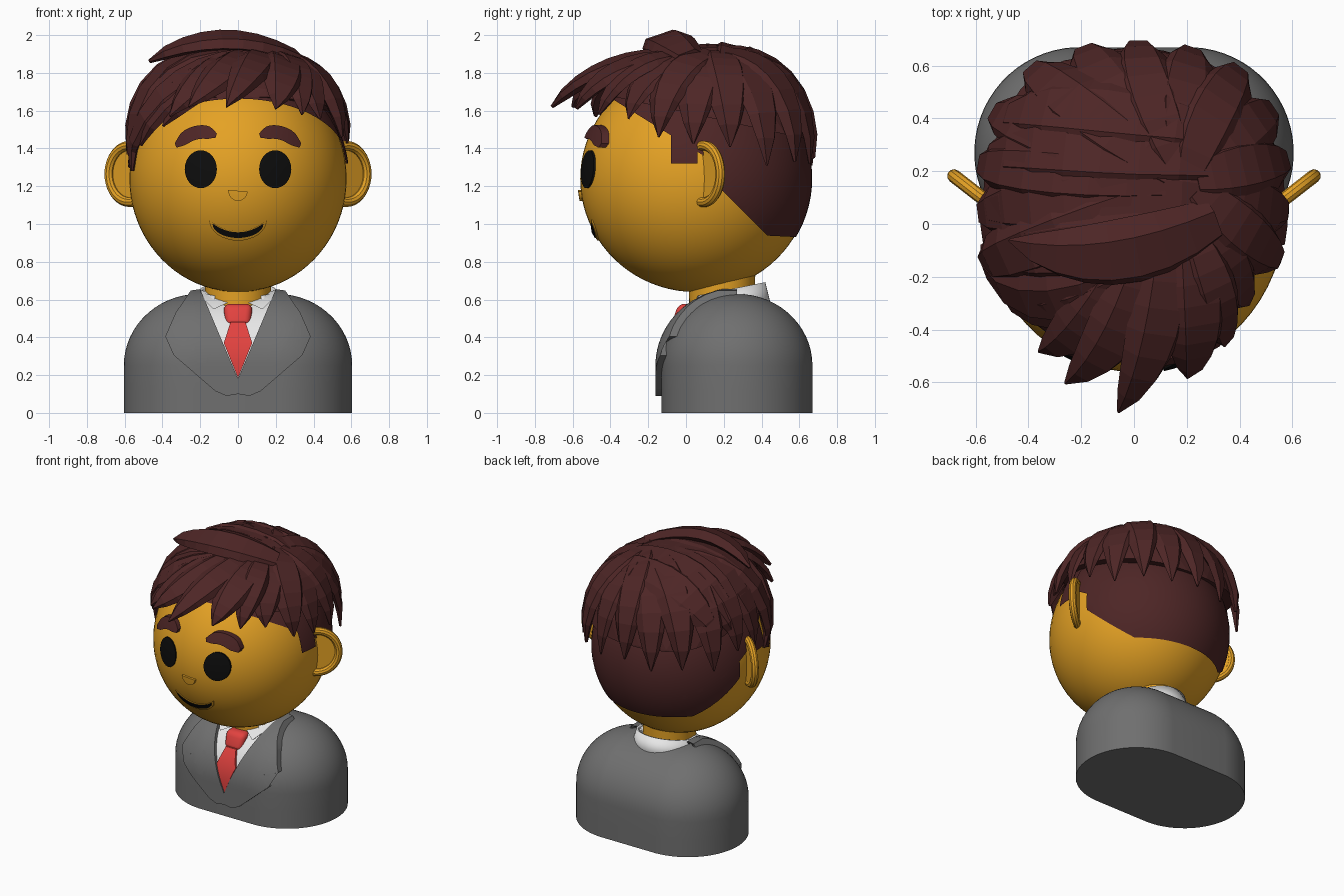
import bpy, bmesh, math
from mathutils import Vector as V

if "Cube" in bpy.data.objects:
    bpy.data.objects.remove(bpy.data.objects["Cube"])

def mat(name, r, g, b):
    m = bpy.data.materials.new(name)
    m.diffuse_color = (r, g, b, 1)
    m.use_nodes = True
    m.node_tree.nodes["Principled BSDF"].inputs["Base Color"].default_value = m.diffuse_color
    return m

SKIN = mat("skin yellow", 0.78, 0.36, 0.018)
HAIR = mat("dark brown", 0.075, 0.019, 0.019)
SUIT = mat("suit grey", 0.16, 0.16, 0.16)
WHITE = mat("shirt white", 0.8, 0.8, 0.8)
RED = mat("tie red", 0.76, 0.055, 0.05)
BLACK = mat("black", 0.004, 0.004, 0.004)

def add(name, verts, faces, m, smooth=True):
    me = bpy.data.meshes.new(name)
    me.from_pydata([tuple(v) for v in verts], [], faces)
    bm = bmesh.new()
    bm.from_mesh(me)
    bmesh.ops.recalc_face_normals(bm, faces=bm.faces)
    return add_bm(name, bm, m, smooth, me)

def add_bm(name, bm, m, smooth=True, me=None):
    me = me or bpy.data.meshes.new(name)
    bm.to_mesh(me)
    bm.free()
    ob = bpy.data.objects.new(name, me)
    bpy.context.collection.objects.link(ob)
    me.materials.append(m)
    if smooth:
        bpy.ops.object.select_all(action='DESELECT')
        ob.select_set(True)
        bpy.context.view_layer.objects.active = ob
        bpy.ops.object.shade_smooth_by_angle(angle=math.radians(35))
    return ob

# Front surfaces of the head and the torso: y for a given x, z and offset
HC, HR = V((0, 0.05, 1.24)), V((0.575, 0.61, 0.60))

def head_y(x, z, o):
    q = 1 - (x / (HR.x + o)) ** 2 - ((z - HC.z) / (HR.z + o)) ** 2
    return HC.y - (HR.y + o) * math.sqrt(max(q, 0))

def body_y(x, z, o):
    q = 1 - (max(z - 0.25, 0) / (0.38 + o)) ** 2
    r2 = (0.4 + o) ** 2 * max(q, 0) - max(abs(x) - 0.205, 0) ** 2
    return 0.27 - math.sqrt(max(r2, 0))

def plate(name, outline, surf, o, m, base=0.0):
    """Thin plate with an x-z outline, wrapped on a surface."""
    bm = bmesh.new()
    bm.faces.new([bm.verts.new((x, 0, z)) for x, z in outline])
    bmesh.ops.triangulate(bm, faces=bm.faces[:])
    for axis, lo, hi in (((1, 0, 0), -13, 14), ((0, 0, 1), 0, 50)):
        for i in range(lo, hi):
            bmesh.ops.bisect_plane(bm, geom=bm.verts[:] + bm.edges[:] + bm.faces[:], dist=1e-5,
                                   plane_co=V(axis) * (i * 0.033 + 0.0013), plane_no=axis)
    bm.verts.index_update()
    n = len(bm.verts)
    co = [v.co.copy() for v in bm.verts]
    verts = [(c.x, surf(c.x, c.z, k), c.z) for k in (base, o) for c in co]
    faces = []
    for f in bm.faces:
        ids = [v.index for v in f.verts]
        faces += [ids[::-1], [i + n for i in ids]]
    for e in bm.edges:
        if e.is_boundary:
            a, b = e.verts[0].index, e.verts[1].index
            faces.append([a, b, b + n, a + n])
    bm.free()
    return add(name, verts, faces, m)

def ellipsoid(name, c, r, m, cuts=()):
    bm = bmesh.new()
    bmesh.ops.create_uvsphere(bm, u_segments=64, v_segments=40, radius=1)
    for v in bm.verts:
        v.co = V((v.co.x * r[0], v.co.y * r[1], v.co.z * r[2])) + V(c)
    for p, nrm in cuts:
        bmesh.ops.bisect_plane(bm, geom=bm.verts[:] + bm.edges[:] + bm.faces[:],
                               plane_co=p, plane_no=nrm, clear_inner=True)
    return add_bm(name, bm, m)

# Head and neck
ellipsoid("head", HC, HR, SKIN)
bm = bmesh.new()
bmesh.ops.create_cone(bm, cap_ends=True, segments=40, radius1=0.17, radius2=0.18, depth=0.45)
bmesh.ops.translate(bm, verts=bm.verts, vec=(0, 0.19, 0.65))
add_bm("neck", bm, SKIN)

# Short hair painted on the skull: nape, top and sideburns
CR = HR + V((0.008, 0.008, 0.008))
ellipsoid("nape_hair", HC, CR, HAIR, [((0, 0.19, 0), (0, 1, 0)), ((0, 0, 0.96), (0, 0.05, 1)),
                                      ((0, 0.2, 1.17), (0, 1, 1))])
ellipsoid("scalp_hair", HC, CR, HAIR, [((0, 0, 1.42), (0, 0.62, 1))])
ellipsoid("sideburns", HC, CR + V((0.006,) * 3), HAIR,
          [((0, -0.08, 0), (0, 1, 0)), ((0, 0.06, 0), (0, -1, 0)), ((0, 0, 1.32), (0, 0, 1))])

# Face
def ring(cx, cz, rx, rz, a0=0, a1=360, n=32):
    return [(cx + rx * math.cos(math.radians(a0 + (a1 - a0) * i / n)),
             cz + rz * math.sin(math.radians(a0 + (a1 - a0) * i / n))) for i in range(n)]

def crescent(w, top, mid, low, n=16):
    up = [(-w + 2 * w * i / n, mid + (top - mid) * (2 * i / n - 1) ** 2) for i in range(n + 1)]
    dn = [(w * math.cos(math.pi * i / n), top - (top - low) * math.sin(math.pi * i / n)) for i in range(1, n)]
    return up + dn

def brow():
    top, low = [], []
    for i in range(13):
        t = i / 12
        x = 0.115 + 0.215 * t
        z = 1.468 * (1 - t) ** 2 + 2 * 1.525 * t * (1 - t) + 1.415 * t * t
        w = 0.036 * max(1 - abs(2 * t - 1) ** 5, 0.3)
        nx = (2 * t - 0.75) * 0.35
        top.append((x + nx * w, z + w))
        low.append((x - nx * w, z - w))
    return top + low[::-1]

for s, side in ((1, "left"), (-1, "right")):
    plate(side + "_eye", [(s * x, z) for x, z in ring(0.197, 1.29, 0.085, 0.1)], head_y, 0.009, BLACK)
    plate(side + "_eyebrow", [(s * x, z) for x, z in brow()], head_y, 0.03, HAIR)
plate("nose", ring(0, 1.18, 0.052, 0.058, 180, 361, 20), head_y, 0.015, SKIN)
plate("lips", crescent(0.152, 1.02, 0.962, 0.912), head_y, 0.007, SKIN)
plate("mouth", crescent(0.135, 1.002, 0.956, 0.926), head_y, 0.011, BLACK)

# Ears: thin dish with a raised rim
for s, side in ((1, "left"), (-1, "right")):
    cu = bpy.data.curves.new(side + "_ear_rim", 'CURVE')
    cu.dimensions, cu.bevel_depth, cu.bevel_resolution, cu.use_fill_caps = '3D', 0.026, 3, True
    sp = cu.splines.new('POLY')
    sp.points.add(24)
    arc = []
    for i, p in enumerate(sp.points):
        a = math.radians(-105 + 210 * i / 24)
        u = 0.14 * math.cos(a)
        arc.append(V((s * (0.57 + 0.80 * u), 0.095 + 0.62 * u, 1.265 + 0.15 * math.sin(a))))
        p.co = (*arc[-1], 1)
    ob = bpy.data.objects.new(side + "_ear_rim", cu)
    bpy.context.collection.objects.link(ob)
    cu.materials.append(SKIN)
    bpy.ops.object.select_all(action='DESELECT')
    ob.select_set(True)
    bpy.context.view_layer.objects.active = ob
    bpy.ops.object.convert(target='MESH')
    bpy.ops.object.shade_smooth_by_angle()
    back = [p + V((s * -0.012, 0.016, 0)) for p in arc]
    n = len(arc)
    add(side + "_ear_dish", arc + back, [list(range(n)), list(range(2 * n - 1, n - 1, -1))] +
        [[i, (i + 1) % n, n + (i + 1) % n, n + i] for i in range(n)], SKIN)

# Torso: stadium-shaped rings that shrink into a dome
prof = [(0, 0.4), (0.12, 0.4)] + [(0.25 + 0.38 * math.sin(math.radians(a)), 0.4 * math.cos(math.radians(a)))
                                 for a in range(0, 90, 6)] + [(0.63, 0.008)]
N, verts, faces = 64, [], []
for z, r in prof:
    for i in range(N):
        a = 2 * math.pi * (i + 0.5) / N
        verts.append((math.copysign(0.205, math.cos(a)) + r * math.cos(a), 0.27 + r * math.sin(a), z))
for k in range(len(prof) - 1):
    faces += [[k * N + i, k * N + (i + 1) % N, (k + 1) * N + (i + 1) % N, (k + 1) * N + i] for i in range(N)]
faces += [list(range(N)), list(range((len(prof) - 1) * N, len(prof) * N))]
add("jacket", verts, faces, SUIT)

# Shirt, tie, lapels and collar
plate("shirt_front", [(-0.2, 0.635), (0, 0.17), (0.2, 0.635)], body_y, 0.012, WHITE)
plate("tie", [(-0.04, 0.48), (-0.075, 0.37), (0, 0.185), (0.075, 0.37), (0.04, 0.48)], body_y, 0.026, RED)
bm = bmesh.new()
bmesh.ops.create_cube(bm, size=1)
for v in bm.verts:
    k = 0.155 if v.co.z > 0 else 0.135
    y, z = v.co.y * 0.09, v.co.z * 0.115
    v.co = V((v.co.x * k, -0.015 + y + 0.35 * z, 0.52 + z))
bmesh.ops.bevel(bm, geom=bm.edges[:], offset=0.034, segments=4, profile=0.5, affect='EDGES')
add_bm("tie_knot", bm, RED)
LAPEL = [(0, 0.18), (0.2, 0.655), (0.25, 0.648), (0.33, 0.53), (0.385, 0.405), (0.27, 0.375),
         (0.34, 0.305), (0.12, 0.115), (0.06, 0.09), (0, 0.10)]
FLAP = [(0.2, 0.65), (0.11, 0.63), (0.04, 0.59), (0.13, 0.548), (0.19, 0.61)]
for s, side in ((1, "left"), (-1, "right")):
    plate(side + "_lapel", [(s * x, z) for x, z in LAPEL], body_y, 0.032, SUIT)
    plate(side + "_collar_flap", [(s * x, z) for x, z in FLAP], body_y, 0.028, WHITE)
verts, n = [], 40
for i in range(n + 1):
    a = math.radians(-52 + 284 * i / n)
    c, q = math.cos(a), math.sin(a)
    verts += [(0.235 * c, 0.22 + 0.235 * q, 0.55), (0.2 * c, 0.22 + 0.2 * q, 0.652 + 0.04 * q)]
ob = add("shirt_collar", verts, [[2 * i, 2 * i + 2, 2 * i + 3, 2 * i + 1] for i in range(n)], WHITE)
ob.modifiers.new("thickness", 'SOLIDIFY').thickness = 0.015

# Hair volume: a slightly boxy ellipsoid that the locks follow
C, R, P = V((0, 0.1, 1.3)), V((0.585, 0.575, 0.61)), 2.5

def snap(p, k=1.0):
    d = p - C
    return C + d * k * sum(abs(d[i] / R[i]) ** P for i in range(3)) ** (-1 / P)

bm = bmesh.new()
bmesh.ops.create_icosphere(bm, subdivisions=3, radius=1)
for v in bm.verts:
    v.co = snap(C + v.co, 0.98)
bmesh.ops.bisect_plane(bm, geom=bm.verts[:] + bm.edges[:] + bm.faces[:], plane_co=(0, 0, 1.59),
                       plane_no=(0, 0.22, 1), clear_inner=True)
bmesh.ops.holes_fill(bm, edges=[e for e in bm.edges if e.is_boundary], sides=0)
add_bm("hair_base", bm, HAIR, False)

SECTION = [(-1, 0), (-0.75, 0.9), (0.45, 1), (1, 0), (0, -1)]

def lock(name, a, b, c, w, h, on_skull=True, n=8):
    """Tapered faceted lock along a curve a-b-c."""
    a, b, c = V(a), V(b), V(c)
    path = [a * (1 - t) ** 2 + b * 2 * t * (1 - t) + c * t * t for t in [i / n for i in range(n + 1)]]
    if on_skull:
        path = [snap(p) for p in path]
    verts, faces, m = [], [], len(SECTION)
    for i, p in enumerate(path):
        f = max(math.sin(math.pi * (0.17 + 0.83 * i / n)), 0.01) ** 0.7
        tan = (path[min(i + 1, n)] - path[max(i - 1, 0)]).normalized()
        side = tan.cross((p - C).normalized()).normalized()
        up = side.cross(tan)
        verts += [p + side * (w * f * x) + up * (h * f ** 0.5 * y) for x, y in SECTION]
    for i in range(n):
        faces += [[i * m + j, i * m + (j + 1) % m, (i + 1) * m + (j + 1) % m, (i + 1) * m + j] for j in range(m)]
    faces += [list(range(m)), list(range(n * m, n * m + m))]
    add(name, verts, faces, HAIR, False)

# Side and back locks fall from the crown
TIPS = [(-43, 1.56), (-24, 1.46), (-6, 1.43), (13, 1.41), (32, 1.31), (50, 1.33), (68, 1.32), (88, 1.35),
        (108, 1.31), (128, 1.34), (148, 1.31), (167, 1.4), (185, 1.37), (203, 1.28)]
for i, (az, z) in enumerate(TIPS):
    c, s = math.cos(math.radians(az)), math.sin(math.radians(az))
    lock(f"side_lock_{i + 1}", (0.18 + 0.06 * c, 0.15 + 0.06 * s, 1.9), (0.5 * c, 0.1 + 0.5 * s, 1.88),
         (0.6 * c, 0.1 + 0.6 * s, z), 0.125, 0.035 + 0.012 * (i % 2))

# Broad locks swept over the top to the left
for i, (y0, y1, z) in enumerate([(0.38, 0.45, 1.6), (0.25, 0.25, 1.5), (0.1, 0.05, 1.5), (-0.03, -0.12, 1.45)]):
    lock(f"top_lock_{i + 1}", (0.34, y0, 1.88), (-0.35, y1 + 0.08, 2.0), (-0.6, y1, z), 0.15, 0.045)
lock("top_quiff", (0.3, 0.02, 1.88), (-0.1, -0.2, 2.06), (-0.47, -0.06, 1.86), 0.13, 0.05, False)

# Front locks swept to the left over the temple
for i, end in enumerate([(-0.58, -0.08, 1.3), (-0.53, -0.25, 1.42), (-0.42, -0.38, 1.53)]):
    lock(f"temple_lock_{i + 1}", (0.18, -0.08, 1.9), (-0.35 + 0.1 * i, -0.42, 1.86), end, 0.12, 0.045)

# Fringe that juts forward
FRINGE = [((0.12, 0, 1.88), (0.12, -0.45, 1.9), (-0.06, -0.71, 1.62), 0.11),
          ((0.05, -0.05, 1.89), (-0.02, -0.45, 1.86), (-0.26, -0.6, 1.62), 0.12),
          ((0.0, -0.05, 1.88), (-0.15, -0.42, 1.84), (-0.36, -0.48, 1.57), 0.12),
          ((0.2, -0.05, 1.87), (0.26, -0.42, 1.86), (0.2, -0.58, 1.61), 0.12),
          ((0.22, -0.05, 1.87), (0.33, -0.32, 1.87), (0.34, -0.46, 1.58), 0.1)]
for i, (a, b, c, w) in enumerate(FRINGE):
    lock(f"fringe_lock_{i + 1}", a, b, c, w, 0.045, False)
